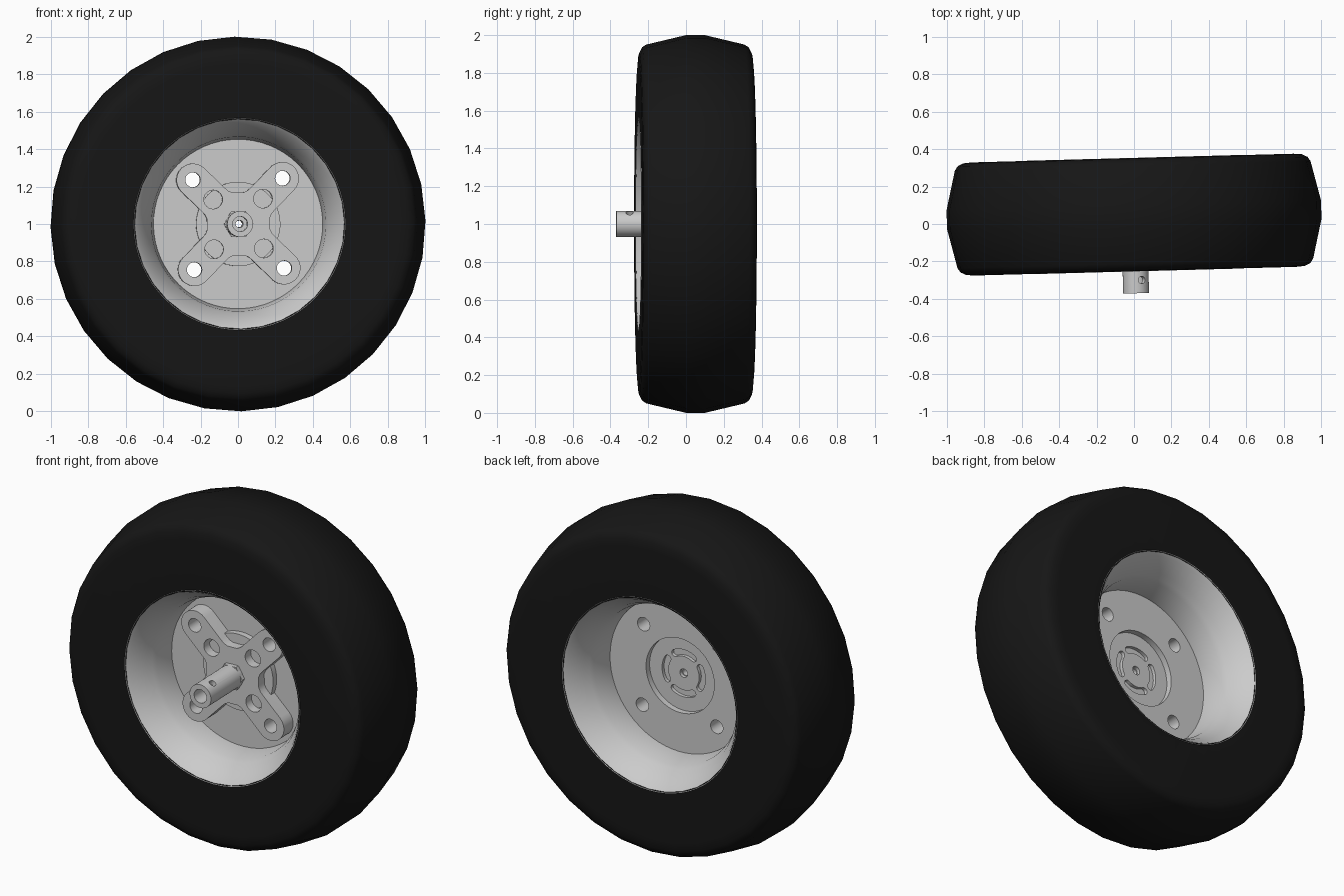
import bpy, bmesh
from math import radians, sin, cos, pi
from mathutils import Matrix

if "Cube" in bpy.data.objects:
    bpy.data.objects.remove(bpy.data.objects["Cube"])

PARTS = []


def finish(name, bm, cutter=False):
    bmesh.ops.recalc_face_normals(bm, faces=bm.faces)
    me = bpy.data.meshes.new(name)
    bm.to_mesh(me)
    bm.free()
    ob = bpy.data.objects.new(name, me)
    bpy.context.collection.objects.link(ob)
    if cutter:
        ob.hide_render = True
    else:
        PARTS.append(ob)
    return ob


def lathe(name, profile, seg, closed=True):
    """Spin (radius, y) points around the y axis."""
    bm = bmesh.new()
    rings = [[bm.verts.new((r * cos(2 * pi * i / seg), y, r * sin(2 * pi * i / seg)))
              for i in range(seg)] for r, y in profile]
    pairs = list(zip(rings, rings[1:]))
    if closed:
        pairs.append((rings[-1], rings[0]))
    for a, b in pairs:
        for i in range(seg):
            j = (i + 1) % seg
            bm.faces.new((a[i], a[j], b[j], b[i]))
    return finish(name, bm)


def prism(name, outline, y0, y1, cutter=False):
    """Extrude an (x, z) outline along y."""
    bm = bmesh.new()
    a = [bm.verts.new((x, y0, z)) for x, z in outline]
    b = [bm.verts.new((x, y1, z)) for x, z in outline]
    bm.faces.new(a)
    bm.faces.new(b)
    n = len(a)
    for i in range(n):
        j = (i + 1) % n
        bm.faces.new((a[i], a[j], b[j], b[i]))
    return finish(name, bm, cutter)


def arc(cx, cz, r, a0, a1, n):
    return [(cx + r * cos(radians(a0 + (a1 - a0) * i / n)),
             cz + r * sin(radians(a0 + (a1 - a0) * i / n))) for i in range(n + 1)]


def turn(pts, deg):
    c, s = cos(radians(deg)), sin(radians(deg))
    return [(x * c - z * s, x * s + z * c) for x, z in pts]


def hole(r, y0, y1, x=0, z=0, seg=24):
    return prism("cutter", arc(x, z, r, 0, 360, seg)[:-1], y0, y1, True)


def cut(ob, cutters):
    bpy.context.view_layer.objects.active = ob
    for c in cutters:
        m = ob.modifiers.new("cut", 'BOOLEAN')
        m.operation, m.solver, m.object = 'DIFFERENCE', 'EXACT', c
        bpy.ops.object.modifier_apply(modifier=m.name)
        bpy.data.objects.remove(c)


# Tyre: symmetric section with flat walls and a peaked crown
half = [(0.56, 0.30), (0.86, 0.302), (0.905, 0.298), (0.935, 0.283), (0.95, 0.26), (1.0, 0.05)]
tire = lathe("tire", half + [(r, -y) for r, y in reversed(half)], 32, closed=False)
rubber = bpy.data.materials.new("black_rubber")
rubber.diffuse_color = (0.008, 0.008, 0.008, 1)
rubber.use_nodes = True
rubber.node_tree.nodes["Principled BSDF"].inputs["Base Color"].default_value = rubber.diffuse_color
tire.data.materials.append(rubber)

# Rim barrel, flared on both sides
flare = [(0.566, 0.303), (0.545, 0.285), (0.492, 0.20), (0.478, 0.165), (0.466, 0.14), (0.452, 0.02)]
rim = lathe("rim", flare + [(r, -y) for r, y in reversed(flare)], 64)

# Dished wheel disc with bolt holes and curved slots
disc = lathe("wheel_disc", [(0.025, -0.03), (0.22, -0.03), (0.22, 0.005), (0.456, 0.005),
                            (0.456, -0.015), (0.225, -0.015), (0.225, -0.05), (0.025, -0.05)], 64)
corners = [(sx, sz) for sx in (-1, 1) for sz in (-1, 1)]
bolts = lambda: [hole(0.04, -0.3, 0.2, 0.24 * sx, 0.24 * sz) for sx, sz in corners]
ex, ez = 0.12 * cos(radians(30)), 0.12 * sin(radians(30))
slot = (arc(0, 0, 0.14, -30, 30, 10) + arc(ex, ez, 0.02, 30, 210, 6)[1:-1]
        + arc(0, 0, 0.10, 30, -30, 10) + arc(ex, -ez, 0.02, 150, 330, 6)[1:-1])
slots = [prism("cutter", turn(slot, 90 * k), -0.1, 0.1, True) for k in range(4)]
cut(disc, bolts() + slots)

# Four-armed mounting bracket
quarter = (arc(0.239, 0.239, 0.088, -45, 135, 14)
           + [(0.071, 0.195), (0.052, 0.178), (0.03, 0.168), (-0.03, 0.168), (-0.052, 0.178), (-0.071, 0.195)])
outline = [p for k in range(4) for p in turn(quarter, 90 * k)]
bracket = prism("mount_bracket", outline, -0.105, -0.014)
cut(bracket, [hole(0.226, -0.05, 0.1, seg=64), hole(0.02, -0.3, 0.2)] + bolts()
    + [hole(0.05, -0.3, 0.2, 0.133 * sx, 0.133 * sz) for sx, sz in corners])

# Hub tube with bore and set-screw hole, plus a hexagonal collar
hub = lathe("hub_tube", [(0.02, -0.105), (0.069, -0.105), (0.069, -0.42), (0.04, -0.42),
                         (0.04, -0.26), (0.02, -0.26)], 32)
screw = hole(0.02, 0.03, 0.12, seg=20)
screw.data.transform(Matrix.Translation((0, -0.35, 0)) @ Matrix.Rotation(radians(-30), 4, 'Y').inverted()
                     @ Matrix.Rotation(radians(90), 4, 'X'))
cut(hub, [screw])
lathe("hub_collar", [(0.02, -0.10), (0.078, -0.10), (0.078, -0.13), (0.02, -0.13)], 6)

# Smooth shading and final placement with the slight turn of the wheel
place = (Matrix.Translation((0, 0.05, 1)) @ Matrix.Rotation(radians(1.55), 4, 'Z')
         @ Matrix.Rotation(radians(-1), 4, 'Y'))
for ob in PARTS:
    bpy.ops.object.select_all(action='DESELECT')
    ob.select_set(True)
    bpy.context.view_layer.objects.active = ob
    bpy.ops.object.shade_smooth_by_angle(angle=radians(35))
    ob.matrix_world = place
